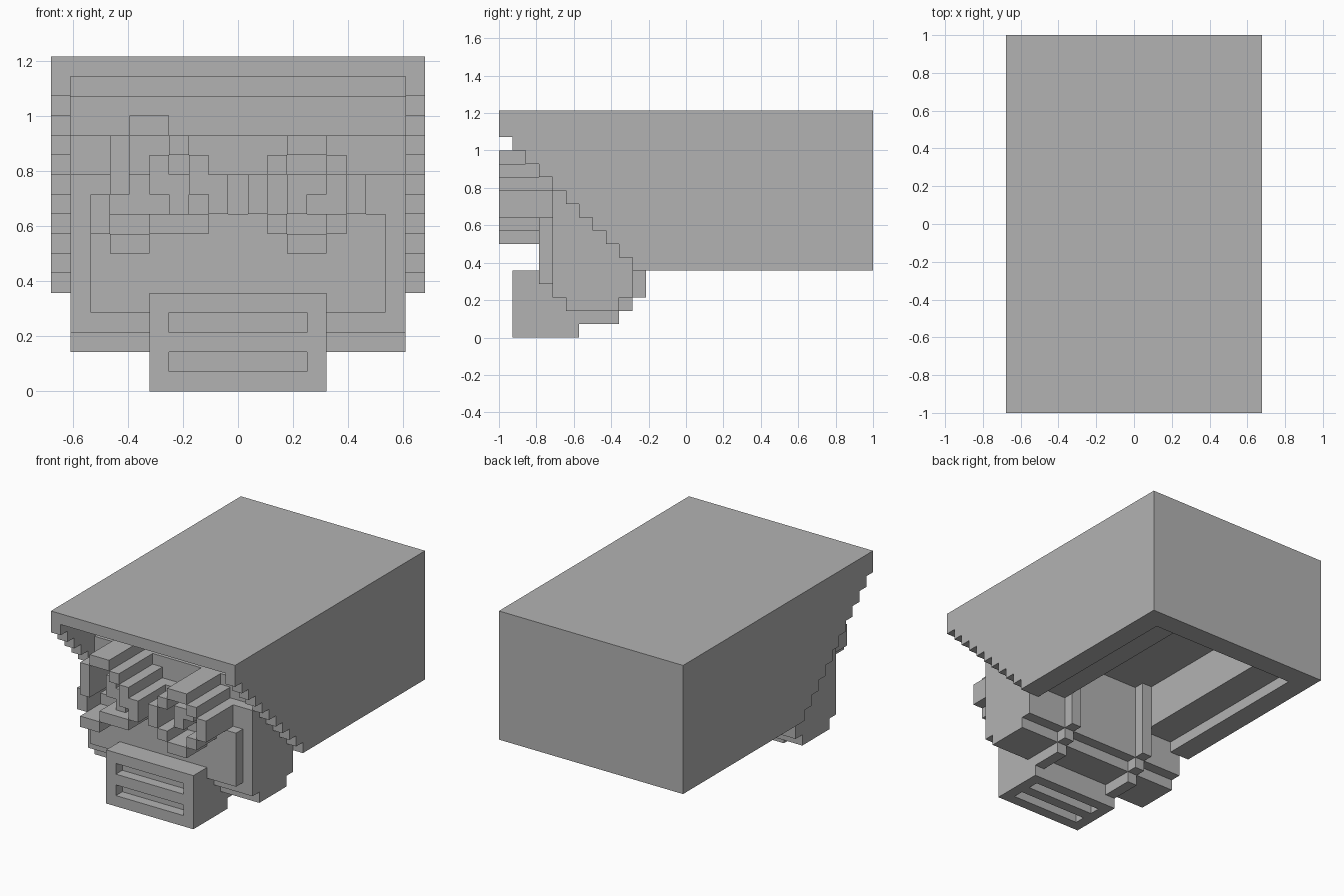
import bpy
import bmesh

cube = bpy.data.objects.get("Cube")
if cube:
    bpy.data.objects.remove(cube)

U = 1 / 14  # block size; layout below is in blocks: x centred, y 0 to 28, z 0 to 17

grey = bpy.data.materials.new("plain_grey")
grey.use_nodes = True
grey.diffuse_color = (0.45, 0.45, 0.45, 1)
grey.node_tree.nodes["Principled BSDF"].inputs["Base Color"].default_value = (0.45, 0.45, 0.45, 1)


def finish(name, bm):
    for v in bm.verts:
        v.co = (v.co.x * U, (v.co.y - 14) * U, v.co.z * U)
    bmesh.ops.recalc_face_normals(bm, faces=bm.faces)
    mesh = bpy.data.meshes.new(name)
    bm.to_mesh(mesh)
    bm.free()
    mesh.materials.append(grey)
    ob = bpy.data.objects.new(name, mesh)
    bpy.context.collection.objects.link(ob)
    return ob


def boxes(name, spans):
    """One object from boxes given as (x0, x1, y0, y1, z0, z1)."""
    bm = bmesh.new()
    for x0, x1, y0, y1, z0, z1 in spans:
        for v in bmesh.ops.create_cube(bm, size=1)["verts"]:
            v.co = (x0 if v.co.x < 0 else x1, y0 if v.co.y < 0 else y1, z0 if v.co.z < 0 else z1)
    return finish(name, bm)


def slab(name, profile, x0, x1):
    """Extrude a (y, z) profile across x."""
    bm = bmesh.new()
    face = bm.faces.new([bm.verts.new((x0, y, z)) for y, z in profile])
    moved = bmesh.ops.extrude_face_region(bm, geom=[face])["geom"]
    for v in moved:
        if isinstance(v, bmesh.types.BMVert):
            v.co.x = x1
    return finish(name, bm)


def both(span):
    x0, x1, *rest = span
    return [span, (-x1, -x0, *rest)]


# Hood side walls with a stepped front edge
stairs = [(28, 5), (28, 17), (0, 17), (0, 15)]
for z in range(14, 4, -1):
    stairs += [(15 - z, z + 1), (15 - z, z)]
for side, x0 in (("left", 8.5), ("right", -9.5)):
    slab("hood_wall_" + side, stairs, x0, x0 + 1)

# Hood roof, body and the stepped hollow underneath
boxes("hood_roof", [(-8.5, 8.5, 0, 28, 16, 17)])
boxes("hood_body", [(-8.5, 8.5, 10, 28, 10, 16), (-8.5, 8.5, 26, 28, 5, 10)]
      + both((4.5, 8.5, 10, 26, 6, 10)) + both((7.5, 8.5, 10, 26, 5, 6)))

# Head with a receding forehead and stepped jaw
slab("head", [(4, 3), (5, 3), (5, 2), (9, 2), (9, 3), (10, 3), (10, 16), (7, 16), (7, 15),
              (6, 15), (6, 13), (5, 13), (5, 11), (4, 11)], -8.5, 8.5)
boxes("face_plate", [(-7.5, 7.5, 3, 4, 4, 9)])

# Straps down the back of the head and under the jaw
boxes("jaw_straps", both((3.5, 4.5, 10, 11, 3, 10)) + both((3.5, 4.5, 9, 10, 2, 3))
      + both((3.5, 4.5, 6, 9, 1, 2)))

# Left eye: round ring with a small pupil
boxes("left_eye_ring", [
    (2.5, 4.5, 0, 6, 12, 13), (2.5, 4.5, 0, 3, 7, 8),
    (1.5, 2.5, 0, 5, 11, 12), (4.5, 5.5, 0, 5, 11, 12),
    (0.5, 1.5, 0, 4, 9, 11), (5.5, 6.5, 0, 4, 9, 11),
    (1.5, 2.5, 0, 3, 8, 9), (4.5, 5.5, 0, 3, 8, 9)])
boxes("left_pupil", [(2.5, 3.5, 1, 4, 9, 10), (2.5, 4.5, 1, 4, 10, 11)])

# Right eye: taller, tilted ring with its pupil and an inner corner
boxes("right_eye_ring", [
    (-5.5, -3.5, 0, 6, 13, 14), (-3.5, -2.5, 0, 6, 12, 13),
    (-6.5, -5.5, 0, 5, 10, 13), (-7.5, -6.5, 1, 4, 8, 10),
    (-6.5, -4.5, 0, 3, 7, 8), (-4.5, -1.5, 0, 3, 8, 9),
    (-2.5, -1.5, 0, 5, 10, 12), (-1.5, -0.5, 0, 4, 9, 11)])
boxes("right_pupil", [(-4.5, -3.5, 1, 5, 10, 12), (-3.5, -2.5, 1, 4, 9, 11)])

# Mouth box with slots cut in the front and underside
mouth = boxes("mouth_box", [(-4.5, 4.5, 1, 6, 0, 5)])
cutter = boxes("slot_cutter", [(-3.5, 3.5, 0, 1.95, z, z + 1) for z in (1, 3)]
               + [(-3.5, 3.5, y, y + 1, -1, 0.95) for y in (2, 4)])
cutter.hide_render = True
cutter.hide_viewport = True
cut = mouth.modifiers.new("slots", "BOOLEAN")
cut.operation = "DIFFERENCE"
cut.object = cutter
